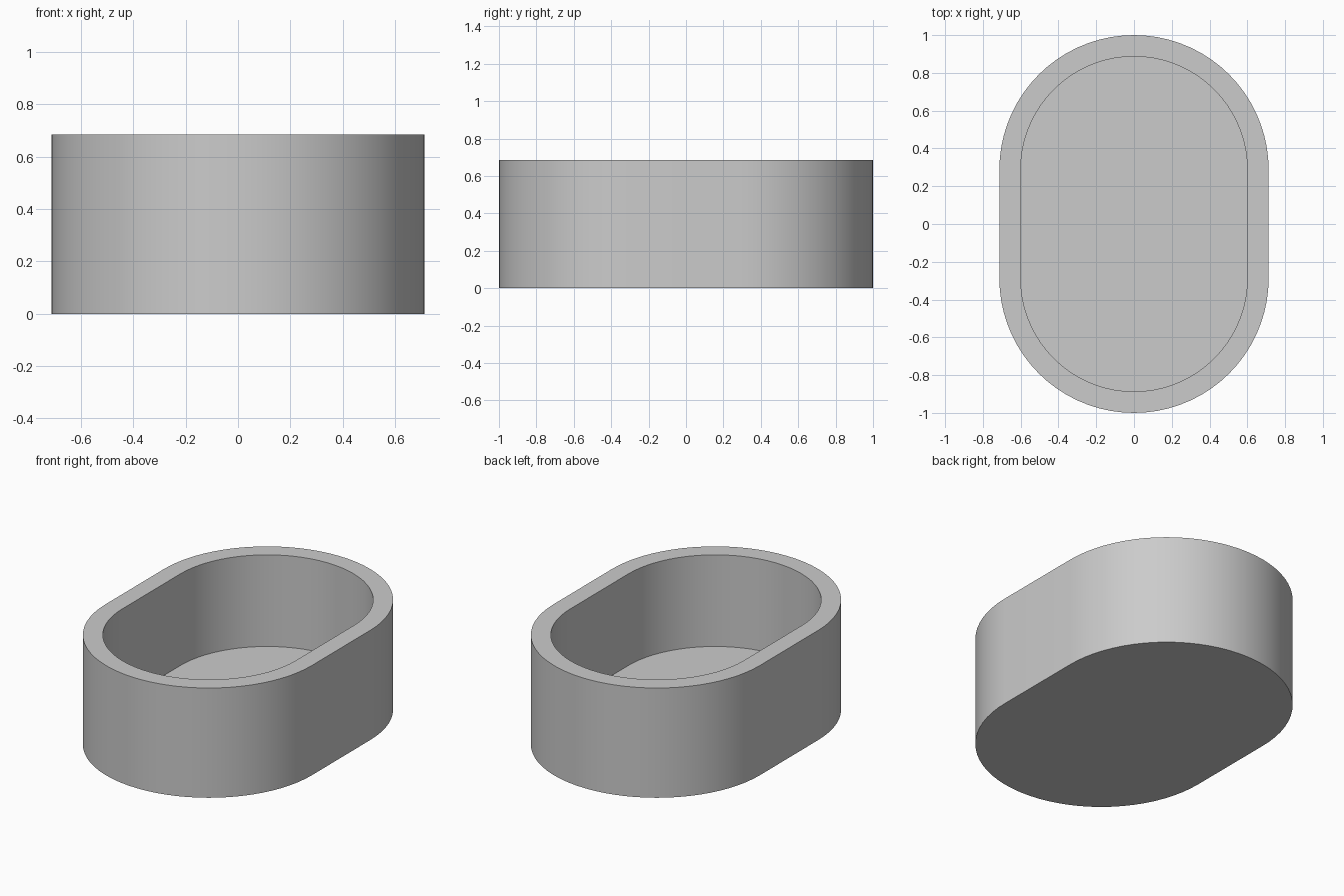
import bpy
import bmesh
import math

cube = bpy.data.objects.get("Cube")
if cube:
    bpy.data.objects.remove(cube, do_unlink=True)

RADIUS = 0.713      # outer end radius
OFFSET = 0.287      # distance of each end arc's centre from the middle
WALL = 0.113        # wall and floor thickness
HEIGHT = 0.685
SEGMENTS = 36       # per half-round end

# Plain grey material
grey = bpy.data.materials.new("plain_grey")
grey.use_nodes = True
colour = (0.6, 0.6, 0.6, 1.0)
grey.diffuse_color = colour
grey.node_tree.nodes["Principled BSDF"].inputs["Base Color"].default_value = colour


def oval_ring(bm, radius, z):
    """Ring of vertices: two half circles joined by straight sides."""
    ring = []
    for end in (0, 1):
        centre = OFFSET if end == 0 else -OFFSET
        for i in range(SEGMENTS + 1):
            a = math.pi * (end + i / SEGMENTS)
            ring.append(bm.verts.new((radius * math.cos(a),
                                      centre + radius * math.sin(a), z)))
    return ring


def bridge(bm, lower, upper):
    n = len(lower)
    for i in range(n):
        j = (i + 1) % n
        bm.faces.new((lower[i], lower[j], upper[j], upper[i]))


# Oval tub: underside, outer wall, rim, inner wall, floor
bm = bmesh.new()
rings = [oval_ring(bm, RADIUS, 0),
         oval_ring(bm, RADIUS, HEIGHT),
         oval_ring(bm, RADIUS - WALL, HEIGHT),
         oval_ring(bm, RADIUS - WALL, WALL)]
for lower, upper in zip(rings, rings[1:]):
    bridge(bm, lower, upper)
bm.faces.new(reversed(rings[0]))
bm.faces.new(rings[-1])
bmesh.ops.recalc_face_normals(bm, faces=bm.faces)

mesh = bpy.data.meshes.new("oval_tub")
bm.to_mesh(mesh)
bm.free()
mesh.materials.append(grey)
tub = bpy.data.objects.new("oval_tub", mesh)
bpy.context.collection.objects.link(tub)

# Smooth round walls with crisp rim and base edges
bpy.ops.object.select_all(action="DESELECT")
tub.select_set(True)
bpy.context.view_layer.objects.active = tub
bpy.ops.object.shade_smooth_by_angle(angle=math.radians(30))
